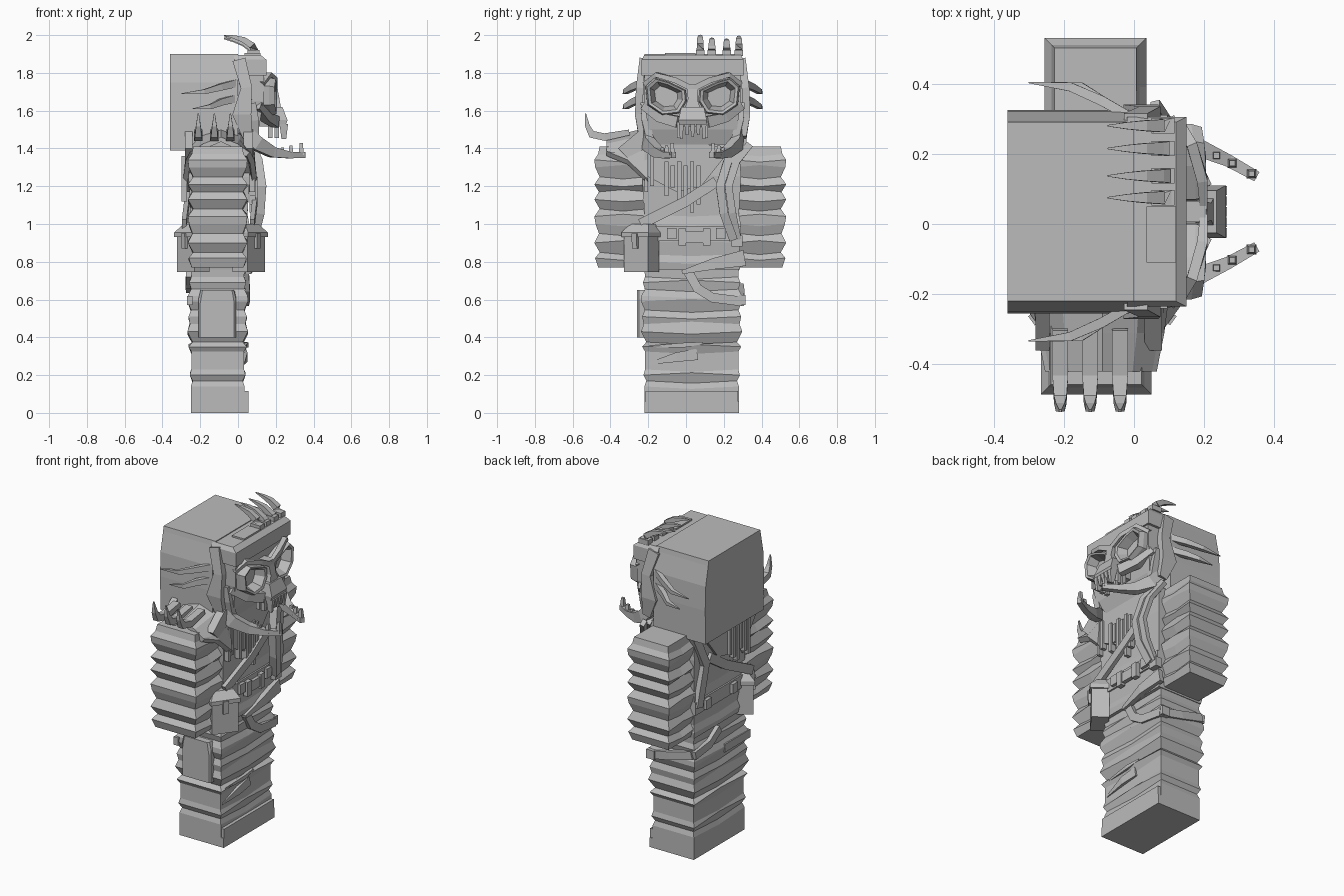
import bpy, bmesh, math
from mathutils import Vector

grey = bpy.data.materials.new("stone_grey")
grey.diffuse_color = (0.5, 0.5, 0.5, 1)
CY = 0.035  # side-to-side middle of the body; the figure faces +x


def finish(name, bm):
    bmesh.ops.recalc_face_normals(bm, faces=bm.faces[:])
    me = bpy.data.meshes.new(name)
    bm.to_mesh(me)
    bm.free()
    me.materials.append(grey)
    ob = bpy.data.objects.new(name, me)
    bpy.context.collection.objects.link(ob)
    return ob


def loft(name, rings):
    """Skin a stack of equal-length rings and cap both ends."""
    bm = bmesh.new()
    vs = [[bm.verts.new(p) for p in r] for r in rings]
    n = len(rings[0])
    for a, b in zip(vs, vs[1:]):
        for i in range(n):
            j = (i + 1) % n
            bm.faces.new((a[i], a[j], b[j], b[i]))
    bm.faces.new(vs[0][::-1])
    bm.faces.new(vs[-1])
    return finish(name, bm)


def rect(x0, x1, y0, y1, z):
    return [(x0, y0, z), (x1, y0, z), (x1, y1, z), (x0, y1, z)]


def box(name, x0, x1, y0, y1, z0, z1):
    return loft(name, [rect(x0, x1, y0, y1, z0), rect(x0, x1, y0, y1, z1)])


def sweep(name, pts, sizes, up=(0, 0, 1)):
    """Rectangular section along a path; sizes are (across, along up)."""
    pts = [Vector(p) for p in pts]
    if not isinstance(sizes, list):
        sizes = [sizes] * len(pts)
    rings = []
    for i, p in enumerate(pts):
        t = (pts[min(i + 1, len(pts) - 1)] - pts[max(i - 1, 0)]).normalized()
        s = t.cross(Vector(up)).normalized()
        u = s.cross(t).normalized()
        w, h = sizes[i][0] / 2, sizes[i][1] / 2
        rings.append([p + s * w + u * h, p - s * w + u * h, p - s * w - u * h, p + s * w - u * h])
    return loft(name, rings)


def ribbed(name, x0, x1, y0, y1, levels, sag):
    """Block of cloth folds: levels are (z, bulge), mid edges sag in turn."""
    rings = []
    xm, ym = (x0 + x1) / 2, (y0 + y1) / 2
    for k, (z, o) in enumerate(levels):
        d = sag * (1 if k % 3 else -1) if 0 < k < len(levels) - 1 else 0
        a, b, c, e = x0 - o, x1 + o, y0 - o, y1 + o
        rings.append([(a, c, z), (xm, c, z), (b, c, z), (b, ym, z - d),
                      (b, e, z), (xm, e, z), (a, e, z), (a, ym, z - d)])
    return loft(name, rings)


# Legs and boot sole
legs = [(0.0, 0), (0.14, 0), (0.17, -.01), (0.2, .005), (0.23, -.003), (0.325, -.003), (0.35, .012),
        (0.375, -.01), (0.43, .018), (0.47, .004), (0.51, .012), (0.545, -.002), (0.59, .018),
        (0.62, .016), (0.655, -.002), (0.69, .008), (0.72, -.003), (0.76, 0)]
ribbed("legs", -0.25, 0.035, -0.22, 0.28, legs, 0.013)
box("boot_sole", -0.25, 0.055, -0.22, 0.28, 0, 0.06)
box("boot_toe", 0.02, 0.055, -0.215, 0.275, 0.06, 0.115)
sweep("front_fold", [(0.03, -0.2, 0.26), (0.035, -0.05, 0.295), (0.035, 0.06, 0.31)],
      [(.01, .01), (.05, .03), (.06, .015)], (1, 0, 0))
sweep("knee_fold", [(0.035, -0.2, 0.35), (0.045, 0, 0.36), (0.035, 0.09, 0.37)],
      [(.01, .01), (.025, .02), (.01, .02)], (1, 0, 0))

# Thigh pouch
loft("thigh_pouch", [[(x0, y, .4), (x1, y, .4), (x1, y, t), (x1 - .012, y, .65), (x0 + .012, y, .65), (x0, y, t)]
                     for x0, x1, y, t in ((-.21, -.01, -.2, .63), (-.21, -.01, -.25, .6), (-.2, -.02, -.26, .58))])
# Straps slung across the thigh
sweep("hip_strap", [(0.055, -0.02, 0.745), (0.07, 0.15, 0.79), (0.06, 0.31, 0.82)],
      [(.02, .03), (.06, .03), (.085, .03)], (1, 0, 0))
sweep("holster_strap", [(0.045, 0.01, 0.75), (0.05, 0.06, 0.66), (0.05, 0.14, 0.61), (0.045, 0.295, 0.59)],
      (.05, .025), (1, 0, 0))
sweep("side_strap", [(0.05, 0.29, 0.59), (-0.1, 0.295, 0.62), (-0.25, 0.29, 0.66)], (.03, .05))
sweep("back_strap", [(-.262, .295, .66), (-.265, .15, .68), (-.262, .05, .74)], (.05, .025), (1, 0, 0))
box("holster_clip", 0.0, 0.055, 0.28, 0.315, 0.57, 0.625)
box("thigh_clip", -0.27, -0.24, -0.25, 0.0, 0.57, 0.62)

# Torso, belt and buckle
ribbed("torso", -0.25, 0.05, -0.22, 0.28,
       [(.76, .005), (.8, .012), (.84, 0), (.9, .01), (1.0, .01), (1.05, 0), (1.25, .012), (1.42, 0)], 0.01)
box("belt", -0.27, 0.07, -0.23, 0.29, 0.91, 0.99)
box("buckle", 0.065, 0.09, 0.0, 0.09, 0.9, 0.96)
for y in (-0.04, 0.09):
    box("buckle_end", 0.065, 0.095, y, y + 0.04, 0.885, 0.975)
for x in (-0.28, 0.078):
    for y in (-0.1, 0.16):
        box("belt_plate", x - .01, x + .01, y, y + 0.05, 0.92, 0.98)

# Arms
arm = [(.77, 0), (.82, .016), (.85, -.008), (.9, .02), (.95, -.004), (1.0, .014), (1.04, .02), (1.08, -.008),
       (1.13, .02), (1.17, -.004), (1.21, .02), (1.25, -.008), (1.3, .016), (1.34, .02), (1.37, 0), (1.41, -.008)]
ribbed("right_arm", -0.245, 0.03, -0.465, -0.2, arm, 0.012)
ribbed("left_arm", -0.235, 0.015, 0.27, 0.51, arm, 0.012)


# Belt pouches set diagonally on the hip corners, in front and behind
def corner_block(name, s, levels):
    """Upright block around the pouch axis; levels are (z, half width, inner, outer)."""
    rings = []
    for z, w, i, o in levels:
        rings.append([(-.09 + s * (.1875 + .59 * a + .81 * b), -.265 + .81 * a - .59 * b, z)
                      for a, b in ((-w, i), (w, i), (w, o), (-w, o))])
    return loft(name, rings)


for s, n in ((1, "front_pouch"), (-1, "back_pouch")):
    corner_block(n, s, [(.745, .078, -.1, 0), (.95, .078, -.1, 0)])
    corner_block(n + "_flap", s, [(.93, .088, -.11, .01), (.955, .088, -.11, .01), (1.0, .06, -.09, -.03)])
    corner_block(n + "_tab", s, [(.87, .016, -.01, .014), (.95, .016, -.01, .018)])

# Shawl over the chest, back and right shoulder
shawl = [(-.36, 1.4), (-.22, 1.26), (-.05, 1.17), (.08, 1.2), (.24, 1.4), (0, 1.44), (-.24, 1.5)]
for n, a, b in (("shawl_front", 0.03, 0.08), ("shawl_back", -0.28, -0.24)):
    loft(n, [[(x, y, z) for y, z in shawl] for x in (a, b)])
arch = [(-.28, 1.2), (-.265, 1.36), (-.2, 1.44), (-.09, 1.475), (.01, 1.44), (.075, 1.36), (.09, 1.2)]
pad = []
for y, dz, k, low in ((-.2, .035, 1.06, 1.2), (-.31, .01, .98, 1.33), (-.42, -.015, .86, 1.4)):
    out = [(-.09 + (x + .09) * k, y, max(z, low) + dz) for x, z in arch]
    inn = [(-.09 + (x + .09) * k * .88, y, max(z, low) + dz - .025) for x, z in reversed(arch)]
    pad.append(out + inn)
loft("shoulder_pad", pad)
for x in (-0.21, -0.125, -0.04):
    sweep("shoulder_spike", [(x, -.3, 1.485), (x, -.43, 1.46), (x, -.5, 1.475), (x, -.522, 1.52), (x, -.532, 1.585)],
          [(.045, .03), (.045, .04), (.036, .04), (.025, .025), (.006, .006)], (0, .5, 1))

# Hanging fringe on the front and back
for i in range(6):
    y, z = -.115 + i * .034, 1.06 + .022 * abs(i - 4) * (1 + i % 2)
    box("fringe_front", .06, .092, y, y + .022, z, 1.33 - .02 * (i % 2))
    y = -.21 + i * .036
    box("fringe_back", -.298, -.27, y, y + .022, 1.12 + .03 * (i % 3), 1.36)
for i in range(2):
    box("fringe_side", .06, .09, -.22 + .03 * i, -.2 + .03 * i, 1.17 + .03 * i, 1.38)

# Bandolier and curved shoulder straps, front and back
for n, x in (("front", 0.09), ("back", -0.27)):
    sweep("bandolier_" + n, [(x - .015, -.24, 1.0), (x, 0, 1.12), (x, .16, 1.225)], (.055, .025), (1, 0, 0))
for k, w in ((0, .045), (.045, .04)):
    sweep("shoulder_strap", [(.06, .29 + k, 1.42), (.105, .22 + k, 1.33), (.125, .18 + k, 1.2),
                             (.115, .2 + k, 1.06), (.08, .25 + k / 2, .92)], (w, .05 - k / 2), (1, 0, 0))
box("strap_end", .05, .09, .24, .3, .88, .94)
sweep("strap_back", [(-.25, .29, 1.42), (-.27, .2, 1.2), (-.265, .26, .95)], (.06, .03), (1, 0, 0))

# Head block, leaning in towards the crown
loft("head", [rect(-.36, 0, -.25, .32, 1.39), rect(-.36, 0, -.255, .325, 1.6), rect(-.36, 0, -.25, .32, 1.75),
              rect(-.36, 0, -.225, .295, 1.87), rect(-.36, 0, -.22, .29, 1.9)])
loft("face_block", [rect(-.02, .08, -.15, .22, 1.42), rect(-.02, .11, -.2, .27, 1.5), rect(-.02, .135, -.22, .29, 1.65),
                    rect(-.02, .14, -.22, .29, 1.82)])

# Headband, top plate and ear straps
loft("headband", [rect(-.02, .15, -.235, .305, 1.785), rect(-.02, .15, -.235, .305, 1.87), rect(-.02, .12, -.22, .29, 1.895)])
box("top_plate", .035, .12, -.11, .05, 1.89, 1.905)
for s in (-1, 1):
    sweep("ear_strap", [(.005, CY + s * .265, 1.87), (.045, CY + s * .28, 1.72), (.02, CY + s * .285, 1.58),
                        (.05, CY + s * .27, 1.46)], [(.07, .03), (.06, .04), (.1, .04), (.05, .03)], (0, 1, 0))

# Crest claws, curling backwards
for y, h in ((.075, 0), (.137, -.015), (.215, -.02), (.28, -.005)):
    box("claw_base", .05, .115, y - .022, y + .022, 1.89, 1.922)
    sweep("crest_claw", [(.085, y, 1.915), (.075, y, 1.945 + h), (.03, y, 1.975 + h), (-.02, y, 1.99 + h), (-.075, y, 2.0 + h)],
          [(.04, .045), (.036, .035), (.03, .03), (.02, .018), (.004, .004)], (-.5, 0, 1))

# Whisker horns on both sides of the head
for s in (-1, 1):
    for z, dx in ((1.69, 0), (1.61, .06)):
        sweep("whisker", [(-.01, CY + s * .27, z + .055), (-.09, CY + s * .315, z + .035),
                          (-.18 + dx / 2, CY + s * .355, z + .01), (-.3 + dx, CY + s * .368, z)],
              [(.025, .04), (.028, .035), (.025, .025), (.004, .004)])

# Skull mask: framed, slanting eye sockets
socket = [(.03, 1.65), (.035, 1.71), (.13, 1.755), (.2, 1.775), (.25, 1.73), (.24, 1.63), (.16, 1.575), (.07, 1.585)]
cy = sum(p[0] for p in socket) / 8
cz = sum(p[1] for p in socket) / 8
for s in (-1, 1):
    loft("eye_socket", [[(x - .15 * max(0, y - .17), CY + s * (cy + (y - cy) * k), cz + (z - cz) * k) for y, z in socket]
                        for k, x in ((1, .09), (1, .175), (.92, .205), (.78, .2), (.55, .145))])
    # Slanted brow ridge, cheekbone and jaw hinge
    sweep("brow_ridge", [(.2, CY, 1.715), (.195, CY + s * .09, 1.76), (.165, CY + s * .19, 1.79), (.125, CY + s * .25, 1.74)],
          [(.03, .02), (.03, .03), (.025, .03), (.03, .03)], (1, 0, 0))
    sweep("cheekbone", [(.1, CY + s * .25, 1.63), (.15, CY + s * .17, 1.565), (.2, CY + s * .075, 1.54)],
          [(.05, .05), (.05, .05), (.04, .06)])
    sweep("jaw_hinge", [(.07, CY + s * .25, 1.64), (.08, CY + s * .25, 1.55), (.09, CY + s * .225, 1.45)],
          [(.05, .05), (.06, .04), (.04, .04)], (0, 1, 0))
    # Lower jaw tusk with its teeth
    sweep("jaw_tusk", [(.03, CY + s * .255, 1.5), (.1, CY + s * .235, 1.425), (.18, CY + s * .185, 1.38),
                       (.27, CY + s * .145, 1.365), (.35, CY + s * .1, 1.365)],
          [(.03, .06), (.05, .075), (.05, .055), (.035, .035), (.03, .03)])
    for x, y, h in ((.335, .108, .05), (.28, .138, .035), (.235, .16, .025)):
        yy = CY + s * y
        loft("tusk_tooth", [rect(x - .014, x + .014, yy - .014, yy + .014, 1.365),
                            rect(x - .008, x + .008, yy - .008, yy + .008, 1.38 + h)])

# Nose and muzzle
loft("nose", [rect(.1, .23, CY - .045, CY + .045, 1.6), rect(.1, .22, CY - .025, CY + .025, 1.66),
              rect(.1, .205, CY - .03, CY + .03, 1.74)])
loft("muzzle", [rect(.11, .25, CY - .07, CY + .07, 1.515), rect(.11, .262, CY - .075, CY + .075, 1.55),
                rect(.11, .235, CY - .06, CY + .06, 1.62)])
for i in range(5):
    y, h = CY - .06 + i * .03, (.06, .04, .05, .04, .06)[i]
    loft("upper_tooth", [rect(.23, .255, y - .007, y + .007, 1.51 - h), rect(.22, .265, y - .013, y + .013, 1.53)])
for s in (-1, 1):
    for x in (.17, .205):
        y = CY + s * .07
        box("side_tooth", x - .012, x + .012, y - .012, y + .012, 1.455, 1.54)
